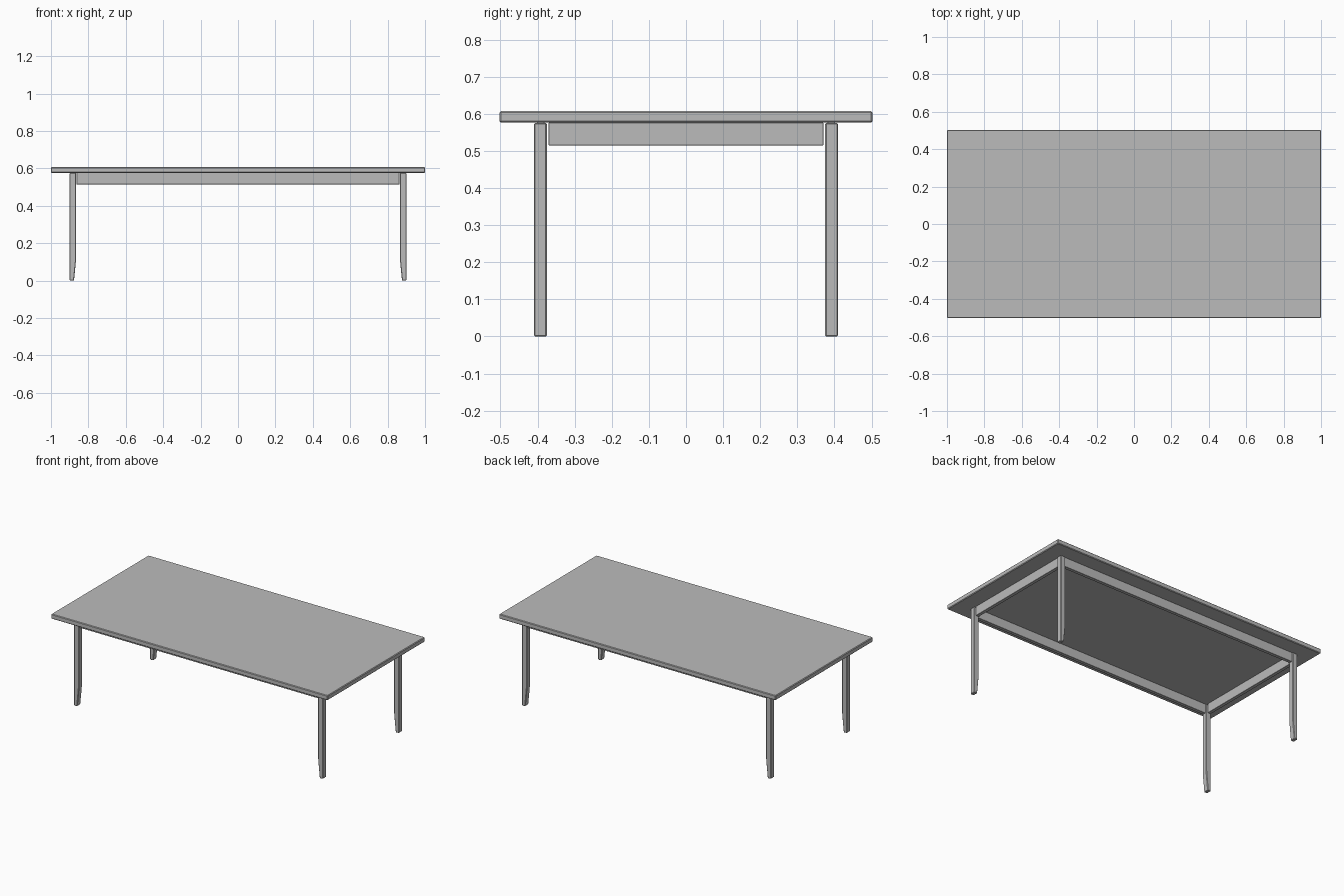
import bpy
import bmesh

cube = bpy.data.objects.get("Cube")
if cube:
    bpy.data.objects.remove(cube, do_unlink=True)

grey = bpy.data.materials.new("plain_grey")
grey.use_nodes = True
colour = (0.5, 0.5, 0.5, 1)
grey.diffuse_color = colour
grey.node_tree.nodes["Principled BSDF"].inputs["Base Color"].default_value = colour


def finish(name, bm, bevel):
    """Turn a bmesh into an object with slightly eased edges."""
    bmesh.ops.recalc_face_normals(bm, faces=bm.faces)
    mesh = bpy.data.meshes.new(name)
    bm.to_mesh(mesh)
    bm.free()
    mesh.materials.append(grey)
    obj = bpy.data.objects.new(name, mesh)
    bpy.context.collection.objects.link(obj)
    mod = obj.modifiers.new("eased_edges", "BEVEL")
    mod.width = bevel
    mod.segments = 1
    mod.limit_method = "ANGLE"
    mod.angle_limit = 0.6
    return obj


def box(name, lo, hi, bevel):
    bm = bmesh.new()
    bmesh.ops.create_cube(bm, size=1)
    for v in bm.verts:
        v.co = [(a + b) / 2 + c * (b - a) for a, b, c in zip(lo, hi, v.co)]
    return finish(name, bm, bevel)


def leg(name, sx, sy):
    """Side profile in x/z, tapering on the inner side of the foot."""
    profile = [(0.90, 0), (0.90, 0.575), (0.865, 0.575),
               (0.865, 0.125), (0.868, 0.09), (0.877, 0)]
    bm = bmesh.new()
    face = bm.faces.new([bm.verts.new((sx * x, sy * 0.375, z)) for x, z in profile])
    new = bmesh.ops.extrude_face_region(bm, geom=[face])["geom"]
    moved = [g for g in new if isinstance(g, bmesh.types.BMVert)]
    bmesh.ops.translate(bm, verts=moved, vec=(0, sy * 0.035, 0))
    return finish(name, bm, 0.003)


# Table top
box("table_top", (-1, -0.503, 0.576), (1, 0.503, 0.607), 0.004)

# Legs
for sx, side in ((1, "left"), (-1, "right")):
    for sy, end in ((-1, "front"), (1, "back")):
        leg(f"{end}_{side}_leg", sx, sy)

# Aprons between the legs
for s, end, side in ((-1, "front", "right"), (1, "back", "left")):
    y, x = s * 0.392, s * 0.882
    box(f"{end}_apron", (-0.863, y - 0.011, 0.515), (0.863, y + 0.011, 0.576), 0.001)
    box(f"{side}_apron", (x - 0.011, -0.37, 0.515), (x + 0.011, 0.37, 0.576), 0.001)
